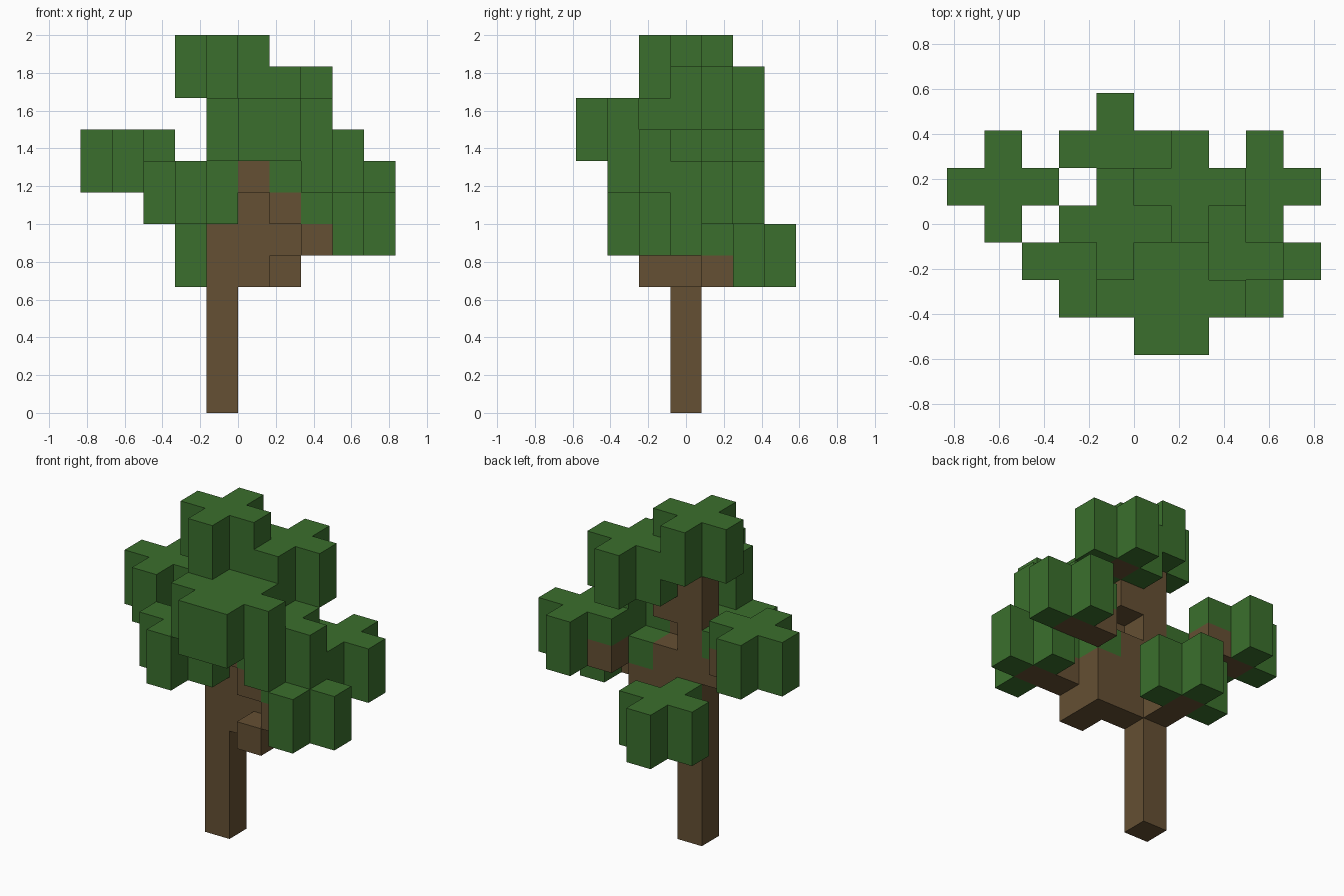
import bpy
import bmesh
from mathutils import Vector

if "Cube" in bpy.data.objects:
    bpy.data.objects.remove(bpy.data.objects["Cube"], do_unlink=True)

U = 1 / 6  # block size
SIDES = [Vector(d) for d in ((1, 0, 0), (-1, 0, 0), (0, 1, 0), (0, -1, 0), (0, 0, 1), (0, 0, -1))]


def material(name, rgb):
    mat = bpy.data.materials.new(name)
    mat.use_nodes = True
    mat.diffuse_color = (*rgb, 1)
    bsdf = next(n for n in mat.node_tree.nodes if n.type == "BSDF_PRINCIPLED")
    bsdf.inputs["Base Color"].default_value = (*rgb, 1)
    bsdf.inputs["Roughness"].default_value = 0.9
    return mat


bark = material("bark_brown", (0.13, 0.08, 0.033))
leaf = material("leaf_green", (0.043, 0.159, 0.026))


def blocks(name, cells, mat):
    """Merge grid cells into one flat-faced shell without inner walls."""
    cells = set(cells)
    bm = bmesh.new()
    for c in cells:
        centre = Vector((c[0] + 0.5, c[1], c[2] + 0.5))
        for n in SIDES:
            if tuple(int(a + b) for a, b in zip(c, n)) in cells:
                continue
            u = Vector((n.y, n.z, n.x)) / 2
            v = n.cross(u)
            mid = centre + n / 2
            corners = (mid - u - v, mid + u - v, mid + u + v, mid - u + v)
            bm.faces.new([bm.verts.new(p * U) for p in corners])
    bmesh.ops.remove_doubles(bm, verts=bm.verts, dist=0.001)
    bmesh.ops.dissolve_limit(bm, angle_limit=0.01, verts=bm.verts, edges=bm.edges)
    mesh = bpy.data.meshes.new(name)
    bm.to_mesh(mesh)
    bm.free()
    mesh.materials.append(mat)
    obj = bpy.data.objects.new(name, mesh)
    bpy.context.collection.objects.link(obj)


# Trunk and stepped branches, as cells (x, y, level)
wood = {
    "trunk": [(-1, 0, k) for k in range(11)],
    "low_front_branch": [(0, 0, 4), (1, 0, 4), (1, -1, 4), (2, -1, 5), (3, -1, 5)],
    "low_back_branch": [(-1, 1, 4), (-1, 2, 4)],
    "left_branch": [(0, 0, 5), (1, 0, 5), (2, 1, 6), (3, 1, 6)],
    "left_front_branch": [(0, 0, 6), (1, -1, 6), (2, -1, 7)],
    "right_branch": [(-2, 0, 6), (-3, 1, 7), (-4, 1, 7)],
    "right_front_branch": [(-2, -1, 6)],
    "front_branch": [(0, -1, 7), (0, -2, 8), (1, -2, 8)],
    "high_branch": [(0, 0, 8), (1, 1, 9)],
}
taken = set()
for name, cells in wood.items():
    blocks(name, cells, bark)
    taken.update(cells)


# Cross-shaped leaf clumps, two blocks tall
def clump(name, *centres):
    cells = {(x + dx, y + dy, z + dz)
             for x, y, z in centres
             for dx, dy in ((0, 0), (1, 0), (-1, 0), (0, 1), (0, -1))
             for dz in (0, 1)} - taken
    blocks(name, cells, leaf)
    taken.update(cells)


clump("top_leaves", (-1, 0, 10))
clump("high_leaves", (1, 1, 9))
clump("front_leaves", (0, -2, 8), (1, -2, 8))
clump("left_front_leaves", (2, -1, 7))
clump("left_leaves", (3, 1, 6))
clump("low_front_leaves", (3, -1, 5))
clump("low_back_leaves", (-1, 2, 4))
clump("right_leaves", (-4, 1, 7))
clump("right_front_leaves", (-2, -1, 6))
blocks("inner_leaf", [(1, 0, 6)], leaf)
